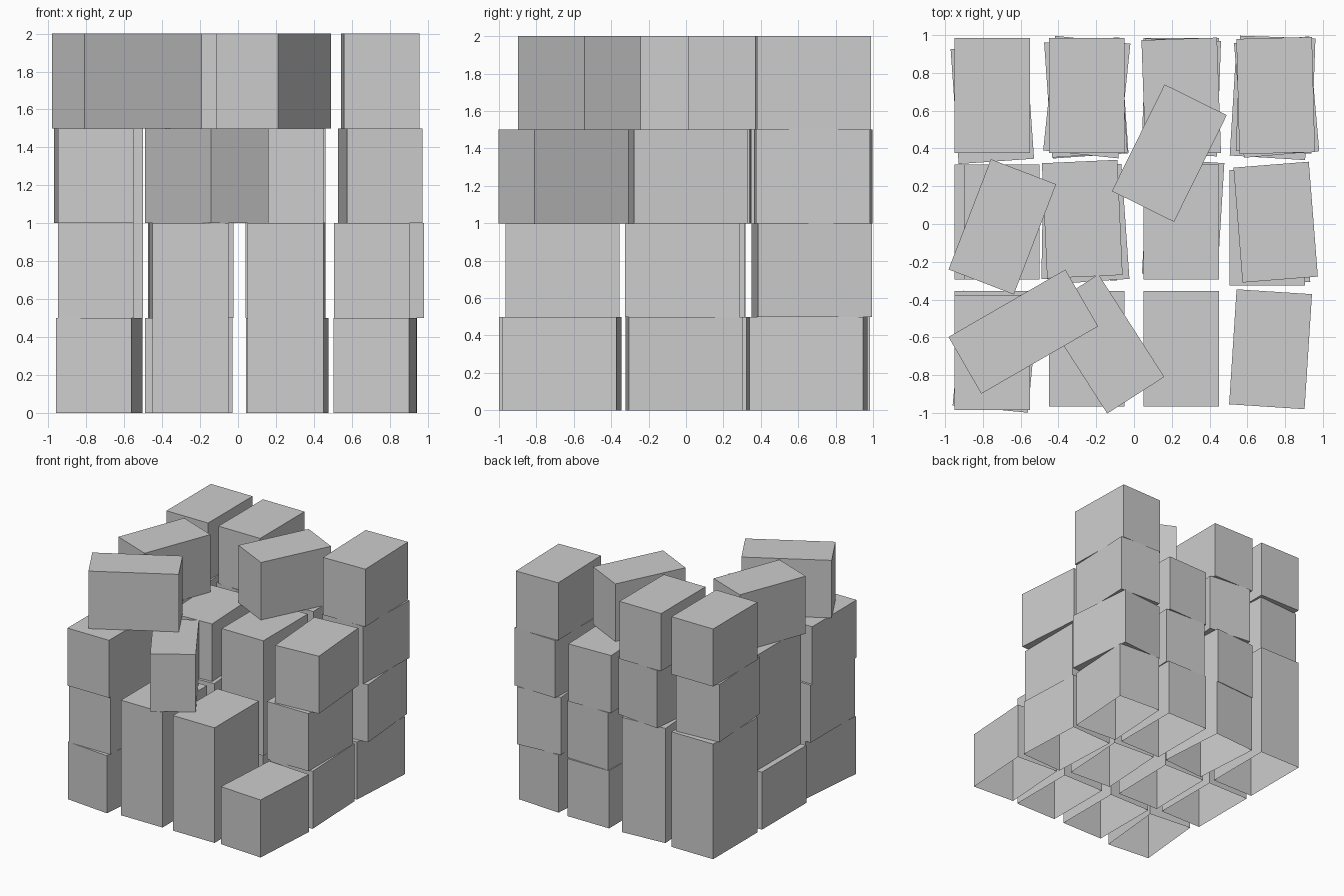
import bpy
import bmesh
from math import radians
from mathutils import Matrix

start_cube = bpy.data.objects.get("Cube")
if start_cube:
    bpy.data.objects.remove(start_cube, do_unlink=True)

# One plain grey for every crate
grey = bpy.data.materials.new("plain_grey")
grey.use_nodes = True
colour = (0.61, 0.61, 0.61, 1)
grey.diffuse_color = colour
grey.node_tree.nodes["Principled BSDF"].inputs["Base Color"].default_value = colour

WIDTH, LENGTH, HEIGHT = 0.4, 0.61, 0.5


def add_crate(name, x, y, layer, turn=0, width=WIDTH, length=LENGTH):
    """A box standing on the given layer, turned about its upright axis."""
    mesh = bpy.data.meshes.new(name)
    bm = bmesh.new()
    bmesh.ops.create_cube(bm, size=1, matrix=Matrix.Diagonal((width, length, HEIGHT, 1)))
    # Crates on the ground are hollow and open underneath
    if layer == 0:
        underside = min(bm.faces, key=lambda face: face.calc_center_median().z)
        bmesh.ops.delete(bm, geom=[underside], context='FACES_ONLY')
    bm.to_mesh(mesh)
    bm.free()
    mesh.materials.append(grey)
    crate = bpy.data.objects.new(name, mesh)
    crate.location = (x, y, (layer + 0.5) * HEIGHT)
    crate.rotation_euler.z = radians(turn)
    bpy.context.collection.objects.link(crate)
    return crate


# Stacks from left to right in each row; each crate is (shift x, shift y, turn)
straight = (0, 0, 0)
rows = {
    "front": (-0.66, [
        [(0.018, -0.016, -5.5), straight, (0, -0.02, 0)],
        [straight, straight],
        [straight, straight],
        [(-0.027, -0.003, -3.7)],
    ]),
    "middle": (0.01, [
        [straight, (0.05, 0, 0), (0.05, 0, 0)],
        [(-0.035, 0, -1), (0.005, -0.01, 4), (-0.024, 0.016, 2.6)],
        [(0.01, 0.02, -3.5), straight, straight],
        [(-0.03, -0.02, 2.5), (-0.045, -0.03, 0), (0, 0, 4.5)],
    ]),
    "back": (0.68, [
        [straight, straight, (0, -0.044, 4), straight],
        [(0, -0.015, 4), (-0.005, -0.01, 4), (0, -0.008, -6), straight],
        [straight, (0, -0.01, -2), (0, -0.005, 2)],
        [(-0.025, -0.025, -3.5), (0.005, -0.008, 5), (0, 0.005, -2), (0, 0, 1.5)],
    ]),
}

for row, (row_y, stacks) in rows.items():
    for column, stack in enumerate(stacks):
        stack_x = (column - 1.5) * 0.5
        for layer, (dx, dy, turn) in enumerate(stack):
            add_crate(f"{row}_crate_column_{column + 1}_layer_{layer + 1}",
                      stack_x + dx, row_y + dy, layer, turn)

# Loose crates lying askew on the stacks
add_crate("askew_front_corner_crate", -0.586, -0.57, 3, -60, 0.347, 0.714)
add_crate("askew_side_crate", -0.697, -0.015, 3, -21, 0.37, 0.625)
add_crate("askew_back_crate", 0.187, 0.375, 3, -26.3, 0.367, 0.63)
add_crate("askew_front_crate", -0.165, -0.635, 2, 32.7, 0.359, 0.645)
